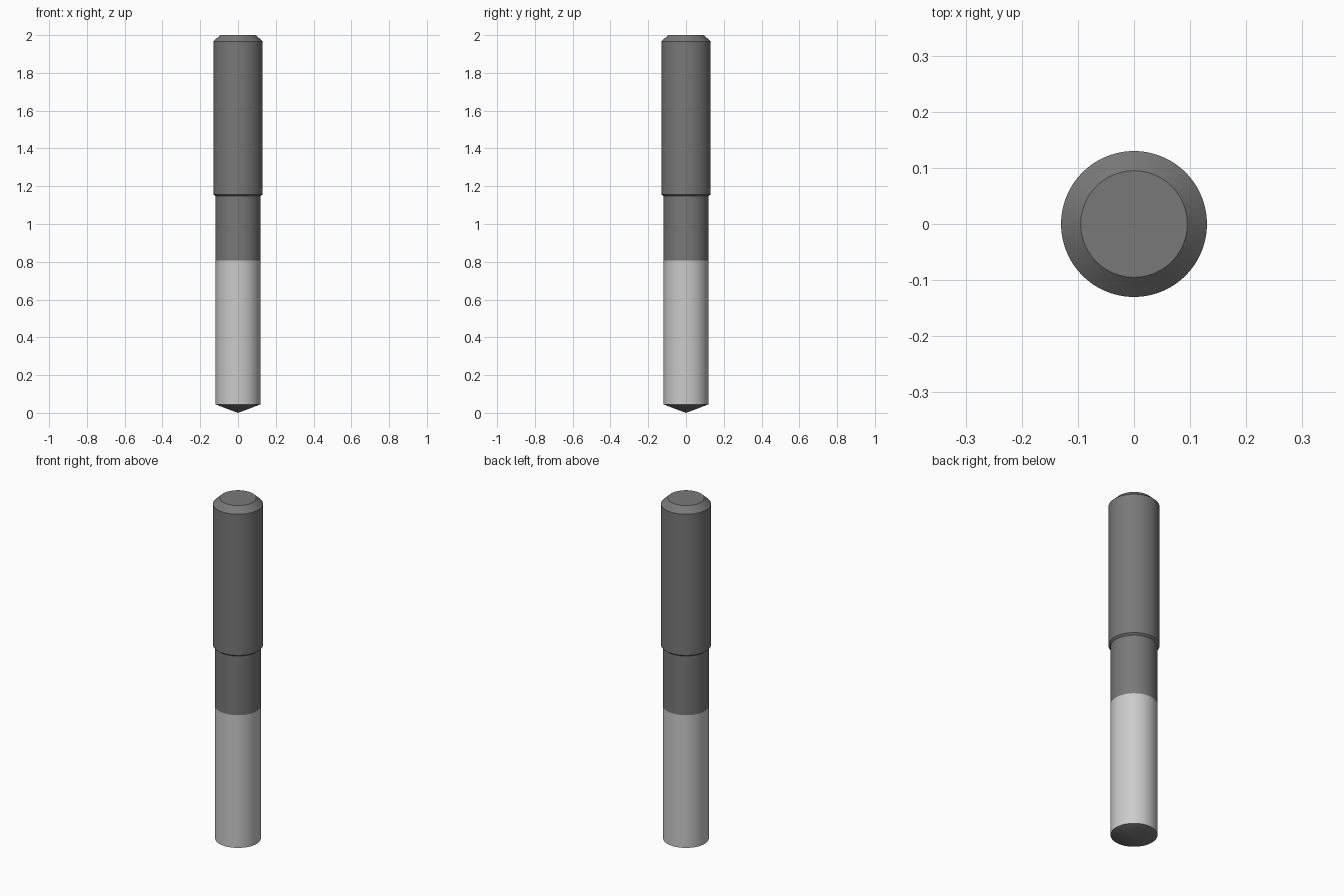
import bpy, math

if "Cube" in bpy.data.objects:
    bpy.data.objects.remove(bpy.data.objects["Cube"])

SEGMENTS = 96


def grey(name, value):
    mat = bpy.data.materials.new(name)
    mat.diffuse_color = (value, value, value, 1)
    mat.use_nodes = True
    mat.node_tree.nodes["Principled BSDF"].inputs["Base Color"].default_value = mat.diffuse_color
    return mat


def lathe(name, profile, mat):
    """Revolve (radius, z) points, listed bottom to top, around the z axis."""
    verts, faces, rings = [], [], []
    for r, z in profile:
        n = SEGMENTS if r > 0 else 1
        start = len(verts)
        rings.append([start + i % n for i in range(SEGMENTS)])
        for i in range(n):
            a = 2 * math.pi * i / SEGMENTS
            verts.append((r * math.cos(a), r * math.sin(a), z))
    for low, high in zip(rings, rings[1:]):
        for i in range(SEGMENTS):
            j = (i + 1) % SEGMENTS
            corners = (low[i], low[j], high[j], high[i])
            faces.append(tuple(dict.fromkeys(corners)))
    mesh = bpy.data.meshes.new(name)
    mesh.from_pydata(verts, [], faces)
    mesh.materials.append(mat)
    obj = bpy.data.objects.new(name, mesh)
    bpy.context.collection.objects.link(obj)
    bpy.ops.object.select_all(action='DESELECT')
    obj.select_set(True)
    bpy.context.view_layer.objects.active = obj
    bpy.ops.object.shade_smooth_by_angle(angle=math.radians(25))
    return obj


dark = grey("dark_steel", 0.19)
light = grey("light_steel", 0.52)

R_SHANK, R_CUT = 0.13, 0.119

# Conical point
lathe("drill_point", [(0, 0), (R_CUT, 0.045)], dark)
# Light cutting section
lathe("cutting_section", [(R_CUT, 0.045), (R_CUT, 0.807)], light)
# Neck, stepped shank and chamfered end
lathe("shank", [(R_CUT, 0.807), (R_CUT, 1.147), (R_SHANK, 1.156),
                (R_SHANK, 1.967), (0.095, 2.0), (0, 2.0)], dark)
